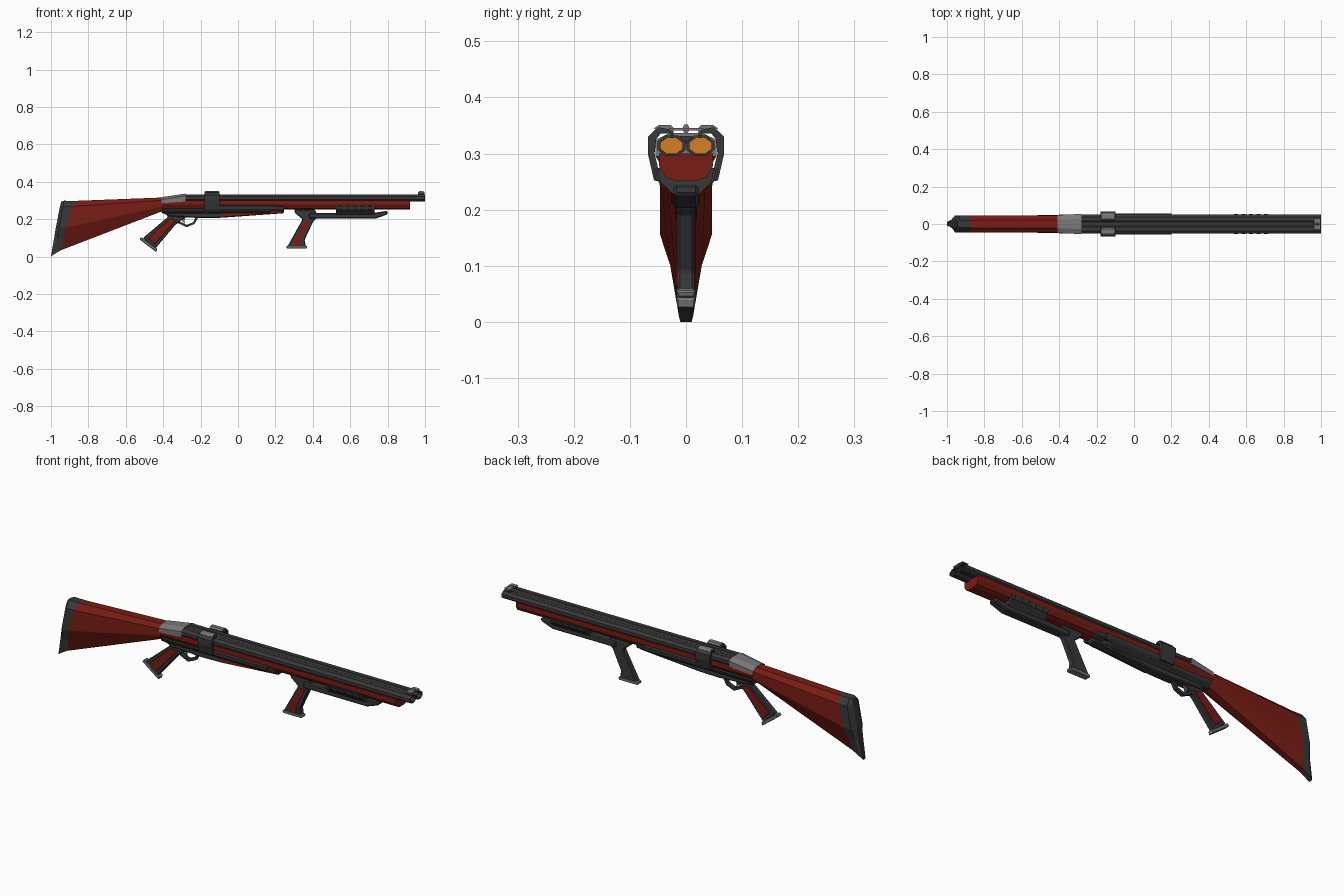
import bpy, bmesh, math
from mathutils import Vector


def material(name, rgb):
    m = bpy.data.materials.new(name)
    m.diffuse_color = (*rgb, 1)
    return m


RED = material("red_wood", (0.19, 0.012, 0.007))
DARK = material("dark_metal", (0.04, 0.04, 0.043))
STEEL = material("worn_steel", (0.19, 0.19, 0.19))
ORANGE = material("shell_orange", (0.65, 0.22, 0.02))


def loft(name, rings, mat, caps=True, closed=False):
    """Skin a list of equal-length point rings."""
    bm = bmesh.new()
    vs = [[bm.verts.new(p) for p in r] for r in rings]
    n = len(vs[0])
    pairs = list(zip(vs, vs[1:])) + ([(vs[-1], vs[0])] if closed else [])
    for a, b in pairs:
        for i in range(n):
            j = (i + 1) % n
            bm.faces.new((a[i], a[j], b[j], b[i]))
    if caps and not closed:
        bm.faces.new(vs[0])
        bm.faces.new(vs[-1])
    bmesh.ops.recalc_face_normals(bm, faces=bm.faces)
    me = bpy.data.meshes.new(name)
    bm.to_mesh(me)
    bm.free()
    me.materials.append(mat)
    ob = bpy.data.objects.new(name, me)
    bpy.context.collection.objects.link(ob)
    return ob


def sym(half):
    """Mirror a half ring of (x, y, z) across y = 0."""
    return half + [(x, -y, z) for x, y, z in reversed(half)]


def along_x(name, prof, x0, x1, mat, mirror_ring=True):
    ring = lambda x: [(x, y, z) for y, z in prof]
    f = sym if mirror_ring else (lambda r: r)
    return loft(name, [f(ring(x0)), f(ring(x1))], mat)


def plate(name, prof, y0, y1, mat, chamfer=0):
    """Extrude an XZ outline from y0 to y1."""
    ob = loft(name, [[(x, y, z) for x, z in prof] for y in (y0, y1)], mat)
    if chamfer:
        b = ob.modifiers.new("chamfer", 'BEVEL')
        b.width, b.segments, b.limit_method = chamfer, 1, 'ANGLE'
    return ob


def both_sides(name, prof, x0, x1, mat):
    for s, side in ((1, "left"), (-1, "right")):
        along_x(f"{name}_{side}", [(s * y, z) for y, z in prof], x0, x1, mat, False)


# Shoulder stock and butt plate
back = [(-.874, .02, .298), (-.885, .046, .268), (-.918, .046, .155),
        (-.93, .028, .10), (-.945, .014, .035)]
front = [(-.405, .022, .316), (-.405, .045, .302), (-.405, .047, .268),
         (-.405, .035, .252), (-.405, .02, .243)]
loft("stock", [sym(back), sym(front)], RED)
mid = [(-.93, .02, .299), (-.935, .046, .268), (-.957, .046, .155),
       (-.967, .028, .10), (-.985, .013, .012)]
rear = [(-.945, .012, .294), (-.952, .018, .268), (-.974, .018, .155),
        (-.983, .015, .10), (-1.0, .010, .0)]
loft("butt_plate", [sym(back), sym(mid), sym(rear)], DARK)

# Steel tang behind the barrels
loft("tang", [sym([(-.41, .022, .318), (-.41, .048, .305), (-.41, .048, .285)]),
              sym([(-.28, .028, .337), (-.28, .054, .325), (-.28, .054, .295)])], STEEL)


# Hollow octagonal barrels with shells seated deep inside
def octagon(x, cy, ry, rz):
    a = [math.pi / 8 + i * math.pi / 4 for i in range(8)]
    k = 1 / math.cos(math.pi / 8)
    return [(x, cy + ry * k * math.cos(t), .314 + rz * k * math.sin(t)) for t in a]


for s, side in ((1, "left"), (-1, "right")):
    cy = s * .0258
    loft(f"barrel_{side}", [octagon(-.28, cy, .025, .0185), octagon(1, cy, .025, .0185),
                            octagon(1, cy, .020, .0145), octagon(-.28, cy, .020, .0145)],
         DARK, closed=True)
    loft(f"shell_{side}", [octagon(-.27, cy, .0198, .0143), octagon(-.1, cy, .0198, .0143)], ORANGE)
along_x("top_rib", [(.012, .331), (.004, .318)], -.28, .96, DARK)

# Front sight bridge
along_x("sight_bridge", [(.03, .346), (.03, .341)], .963, .997, STEEL)
both_sides("sight_post", [(.022, .328), (.028, .328), (.028, .343), (.022, .343)], .963, .997, DARK)
along_x("sight_bead", [(.003, .352), (.007, .344), (.003, .336)], .968, .992, STEEL)

# Wooden body below the barrels
along_x("wood_body", [(.048, .300), (.048, .278), (.036, .258), (.018, .251)], -.405, .92, RED)

# Clamp around the barrels with steel pads
both_sides("clamp", [(.028, .343), (.05, .347), (.068, .33), (.068, .30), (.057, .252),
                     (.045, .25), (.05, .275), (.056, .30), (.053, .326), (.045, .336),
                     (.028, .336)], -.18, -.10, DARK)
both_sides("clamp_pad", [(.02, .343), (.027, .351), (.048, .351), (.057, .345), (.05, .340),
                         (.026, .340)], -.175, -.105, STEEL)

# Lower receiver, side rails and cradle
plate("receiver", [(-.41, .262), (-.41, .235), (-.36, .215), (-.20, .206), (-.09, .208),
                   (.245, .232), (.245, .262)], -.024, .024, DARK, .005)
along_x("receiver_cradle", [(.05, .258), (.044, .245), (.022, .23)], -.40, .17, DARK)
both_sides("side_rail", [(.044, .276), (.057, .272), (.055, .256), (.046, .246), (.036, .25)],
           -.18, .20, DARK)
both_sides("rail_tip", [(.036, .272), (.050, .268), (.046, .25), (.02, .24)], .20, .245, DARK)
plate("receiver_inlay", [(-.085, .212), (-.085, .235), (.235, .248), (.235, .235)],
      -.027, -.02, RED)

# Rear pistol grip
plate("rear_grip", [(-.39, .235), (-.375, .212), (-.508, .10), (-.443, .042), (-.335, .17),
                    (-.285, .208), (-.28, .235)], -.015, .015, DARK, .004)
plate("rear_grip_inlay", [(-.365, .203), (-.482, .10), (-.445, .066), (-.345, .178), (-.325, .198)],
      -.0175, .0175, RED, .002)
plate("rear_grip_cap", [(-.527, .092), (-.518, .105), (-.432, .042), (-.436, .024)],
      -.016, .016, STEEL, .003)

# Trigger guard and trigger
outer = [(-.352, .212), (-.335, .186), (-.275, .157), (-.232, .175), (-.212, .212)]
inner = [(-.225, .212), (-.24, .184), (-.275, .17), (-.325, .195), (-.335, .212)]
plate("trigger_guard", outer + inner, -.01, .01, DARK)
plate("trigger", [(-.30, .212), (-.298, .192), (-.284, .176), (-.286, .195), (-.28, .212)],
      -.004, .004, STEEL)

# Forward grip
plate("fore_grip", [(.30, .252), (.305, .232), (.345, .20), (.265, .055), (.362, .055),
                    (.356, .09), (.403, .19), (.42, .205), (.42, .235), (.41, .252)],
      -.015, .015, DARK, .004)
plate("fore_grip_inlay", [(.358, .195), (.288, .063), (.338, .063), (.337, .095), (.388, .192)],
      -.0175, -.01, RED)
plate("fore_grip_cap", [(.258, .055), (.262, .043), (.366, .043), (.37, .055), (.36, .06),
                        (.27, .06)], -.016, .016, STEEL, .003)

# Fore-end rail with ribbed slide block
plate("fore_rail", [(.38, .232), (.38, .203), (.735, .203), (.80, .226), (.80, .245),
                    (.735, .236)], -.022, .022, DARK, .005)
along_x("slide_block", [(.050, .274), (.046, .25), (.022, .226)], .525, .73, DARK)
for i in range(5):
    x = .535 + i * .04
    both_sides(f"slide_rib_{i}", [(.046, .271), (.054, .269), (.050, .251), (.042, .246)],
               x, x + .022, DARK)
